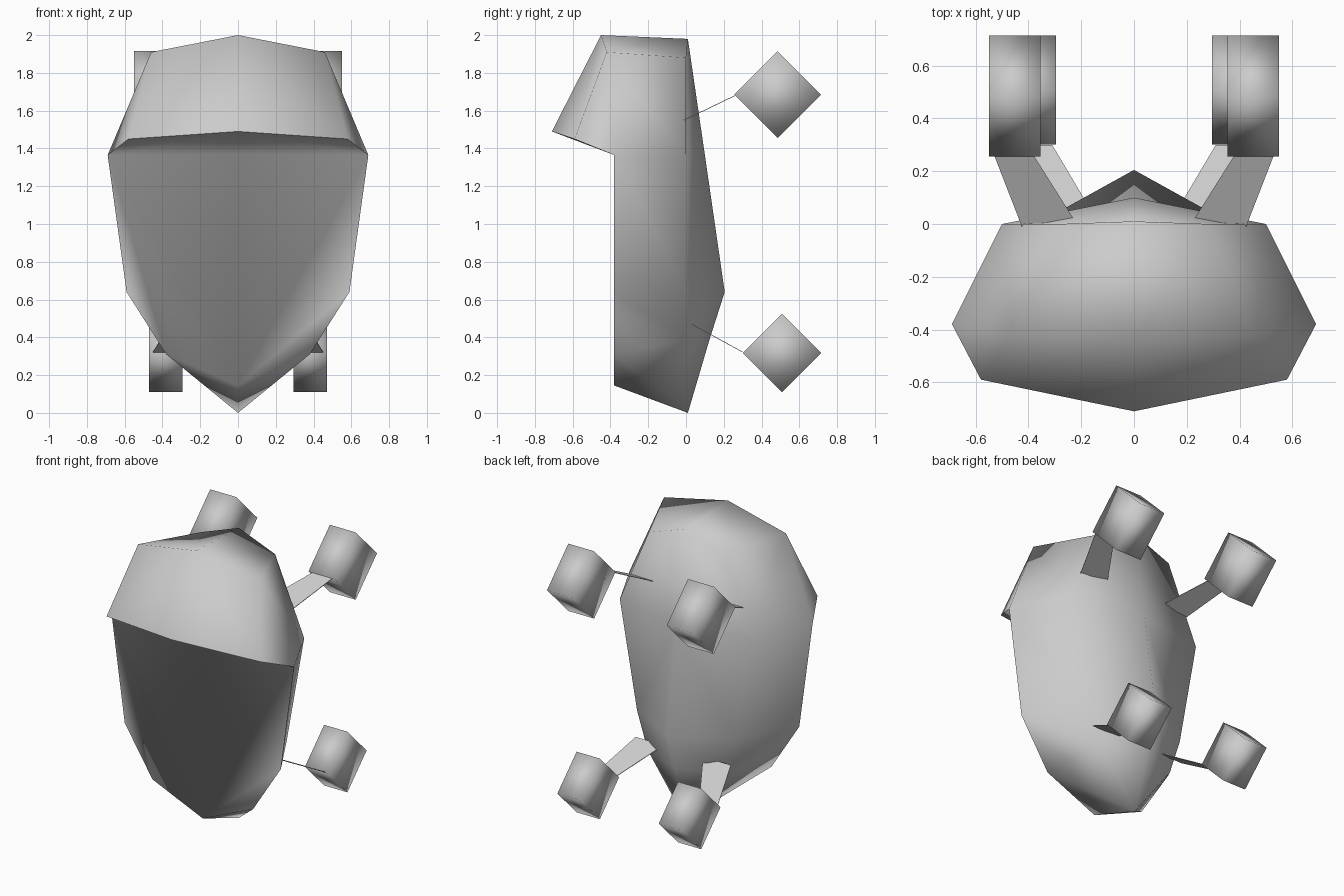
import bpy, bmesh, math
from mathutils import Matrix

cube = bpy.data.objects.get("Cube")
if cube:
    bpy.data.objects.remove(cube, do_unlink=True)

grey = bpy.data.materials.new("plain_grey")
grey.use_nodes = True
grey.diffuse_color = (0.6, 0.6, 0.6, 1)
grey.node_tree.nodes["Principled BSDF"].inputs["Base Color"].default_value = (0.6, 0.6, 0.6, 1)


def finish(name, bm, closed=True, sharp=180):
    if closed:
        bmesh.ops.recalc_face_normals(bm, faces=bm.faces[:])
    mesh = bpy.data.meshes.new(name)
    bm.to_mesh(mesh)
    bm.free()
    mesh.materials.append(grey)
    obj = bpy.data.objects.new(name, mesh)
    bpy.context.scene.collection.objects.link(obj)
    bpy.ops.object.select_all(action="DESELECT")
    obj.select_set(True)
    bpy.context.view_layer.objects.active = obj
    bpy.ops.object.shade_smooth_by_angle(angle=math.radians(sharp))


# Hull: half outlines running from the top centre to the bottom centre
cap_top = [(0, -0.45, 2.0), (0.46, -0.42, 1.91)]
cap_rim = [(0, -0.71, 1.49), (0.58, -0.59, 1.45)]
front = [(0, -0.38, 1.37), (0.69, -0.38, 1.365), (0.59, -0.38, 0.64),
         (0.38, -0.38, 0.31), (0, -0.38, 0.145)]
back = [(0, 0.01, 1.98), (0.28, 0, 1.88), (0.5, 0, 1.365),
        (0.37, 0, 0.64), (0.29, 0, 0.39), (0, 0.01, 0)]
spine = [(0, 0.10, 1.365), (0, 0.205, 0.64), (0, 0.125, 0.39)]

bm = bmesh.new()
for side in (1, -1):
    T, R, F, B, S = ([bm.verts.new((x * side, y, z)) for x, y, z in row]
                     for row in (cap_top, cap_rim, front, back, spine))
    faces = [
        # brow cap and its underside
        (T[0], T[1], R[1], R[0]), (T[1], F[1], R[1]), (R[0], R[1], F[1], F[0]),
        (T[0], B[0], B[1], T[1]),
        # flanks
        (T[1], B[1], B[2], F[1]), (F[1], B[2], B[3], F[2]), (F[2], B[3], B[4], F[3]),
        (F[3], B[4], B[5]), (F[3], B[5], F[4]),
        # flat front
        (F[0], F[1], F[2], F[3], F[4]),
        # raised back
        (B[0], S[0], B[2], B[1]), (S[0], S[1], B[3], B[2]),
        (S[1], S[2], B[4], B[3]), (S[2], B[5], B[4]),
    ]
    for f in faces:
        bm.faces.new(f)
bmesh.ops.remove_doubles(bm, verts=bm.verts[:], dist=0.001)
finish("hull", bm, sharp=80)

# Diamond engines and their flat sloping struts
engines = {"upper": (0.452, 0.485, 1.685, 0.195, 0.23),
           "lower": (0.383, 0.508, 0.317, 0.176, 0.207)}
struts = {"upper": [(0.53, 0.26, 1.68), (0.38, 0.26, 1.68), (0.21, -0.01, 1.55), (0.425, -0.01, 1.55)],
          "lower": [(0.45, 0.30, 0.322), (0.31, 0.30, 0.322), (0.15, 0.03, 0.47), (0.36, 0.03, 0.47)]}

for side, side_name in ((1, "left"), (-1, "right")):
    for level, (x, y, z, length, radius) in engines.items():
        bm = bmesh.new()
        bmesh.ops.create_cone(bm, cap_ends=True, segments=4, radius1=radius, radius2=radius,
                              depth=length, matrix=Matrix.Translation((x * side, y, z))
                              @ Matrix.Rotation(math.pi / 2, 4, "Y"))
        finish(f"{level}_{side_name}_engine", bm)

        bm = bmesh.new()
        low = [bm.verts.new((px * side, py, pz - 0.002)) for px, py, pz in struts[level]]
        plate = bm.faces.new(low)
        top = bmesh.ops.extrude_face_region(bm, geom=[plate])["geom"]
        bmesh.ops.translate(bm, vec=(0, 0, 0.004),
                            verts=[v for v in top if isinstance(v, bmesh.types.BMVert)])
        finish(f"{level}_{side_name}_strut", bm, sharp=30)
